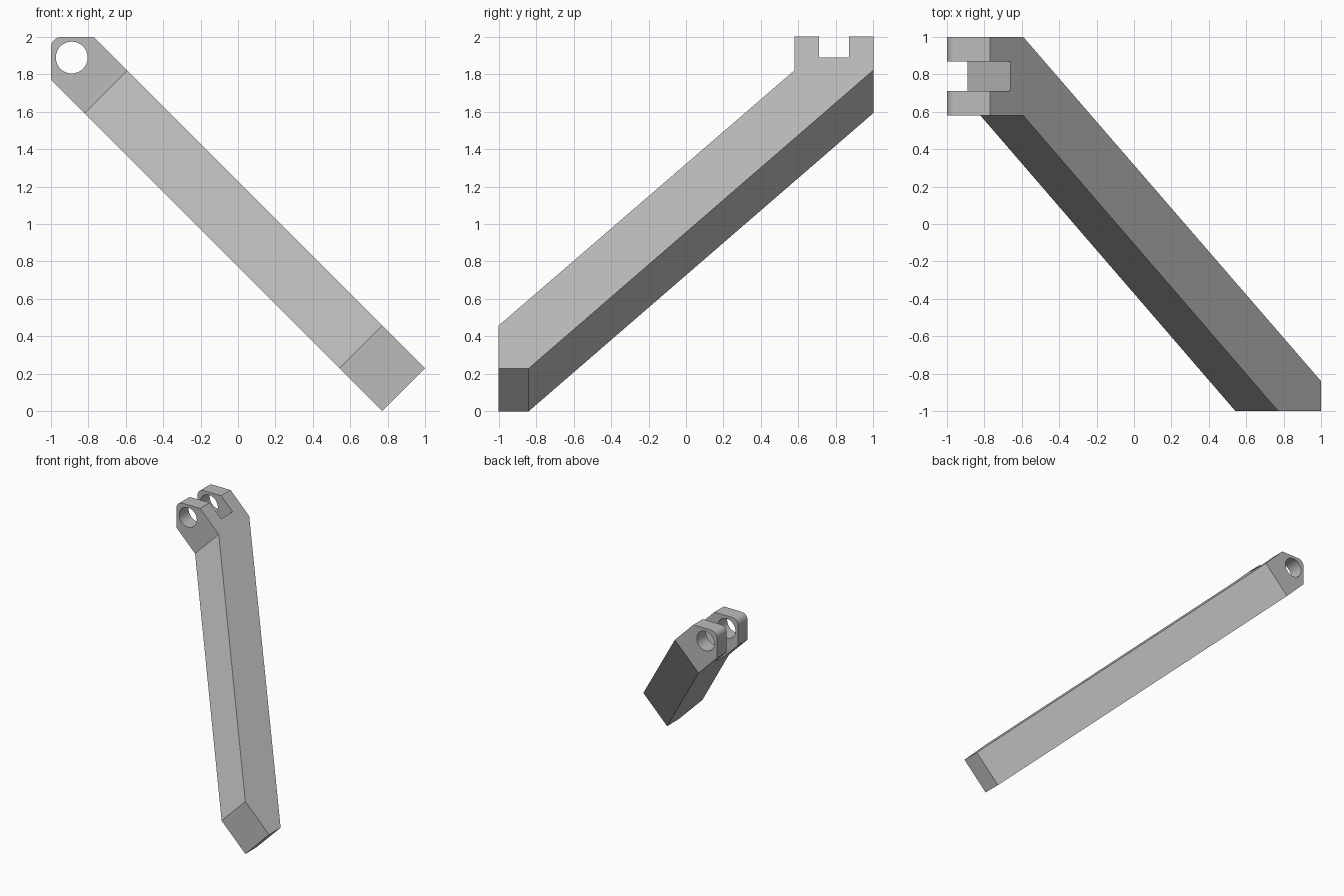
import bpy
import bmesh
import math
from mathutils import Vector

cube = bpy.data.objects.get("Cube")
if cube:
    bpy.data.objects.remove(cube, do_unlink=True)

# One grey for the whole part
grey = bpy.data.materials.new("plain grey")
grey.use_nodes = True
colour = (0.5, 0.5, 0.5, 1)
grey.diffuse_color = colour
grey.node_tree.nodes["Principled BSDF"].inputs["Base Color"].default_value = colour


def prism(name, points, offset):
    """Extrude a closed flat outline by an offset."""
    bm = bmesh.new()
    face = bm.faces.new([bm.verts.new(p) for p in points])
    extruded = bmesh.ops.extrude_face_region(bm, geom=[face])["geom"]
    moved = [v for v in extruded if isinstance(v, bmesh.types.BMVert)]
    bmesh.ops.translate(bm, verts=moved, vec=offset)
    bmesh.ops.recalc_face_normals(bm, faces=bm.faces)
    mesh = bpy.data.meshes.new(name)
    bm.to_mesh(mesh)
    bm.free()
    mesh.materials.append(grey)
    obj = bpy.data.objects.new(name, mesh)
    bpy.context.collection.objects.link(obj)
    return obj


def arc(centre, radius, start, end, steps, y):
    """Points along an arc in the XZ plane, angles in degrees."""
    angles = [math.radians(start + (end - start) * i / steps) for i in range(steps + 1)]
    return [(centre[0] + radius * math.cos(a), y, centre[1] + radius * math.sin(a))
            for a in angles]


# Side outline of the bar with its fork: (x - z, y) pairs
LOW, HIGH = 0.771, 1.229      # x + z at the two flat sides
TIP = -3.2
outline = [(0.313, -1), (LOW, -1), (LOW, -0.84), (-2.413, 1), (TIP, 1),
           (TIP, 0.87), (-2.55, 0.87), (-2.55, 0.71), (TIP, 0.71),
           (TIP, 0.58), (-2.413, 0.58)]
half = (HIGH - LOW) / 2
arm = prism("forked_arm", [((LOW + s) / 2, y, (LOW - s) / 2) for s, y in outline],
            Vector((half, 0, half)))

# Envelope that squares off the fork tips and rounds their corner
R = 0.055
corner = arc((R - 1, 2 - R), R, 180, 90, 8, -1.5)
envelope = prism("tip_envelope",
                 [(-1, -1.5, -0.5)] + corner + [(1.5, -1.5, 2), (1.5, -1.5, -0.5)],
                 Vector((0, 3, 0)))

# Pin hole through both lugs
pin = prism("pin_cutter", arc((-0.889, 1.89), 0.085, 0, 360, 40, 0.4)[:-1],
            Vector((0, 0.8, 0)))

for cutter, operation in ((envelope, 'INTERSECT'), (pin, 'DIFFERENCE')):
    cutter.hide_render = True
    mod = arm.modifiers.new(cutter.name, 'BOOLEAN')
    mod.operation = operation
    mod.solver = 'EXACT'
    mod.object = cutter

# Bake the cuts, then drop the cutters
bpy.context.view_layer.update()
result = bpy.data.meshes.new_from_object(
    arm.evaluated_get(bpy.context.evaluated_depsgraph_get()))
arm.modifiers.clear()
arm.data = result
for cutter in (envelope, pin):
    bpy.data.objects.remove(cutter, do_unlink=True)

# Smooth the round surfaces, keep the edges sharp
bpy.ops.object.select_all(action='DESELECT')
arm.select_set(True)
bpy.context.view_layer.objects.active = arm
bpy.ops.object.shade_smooth_by_angle(angle=math.radians(30))
